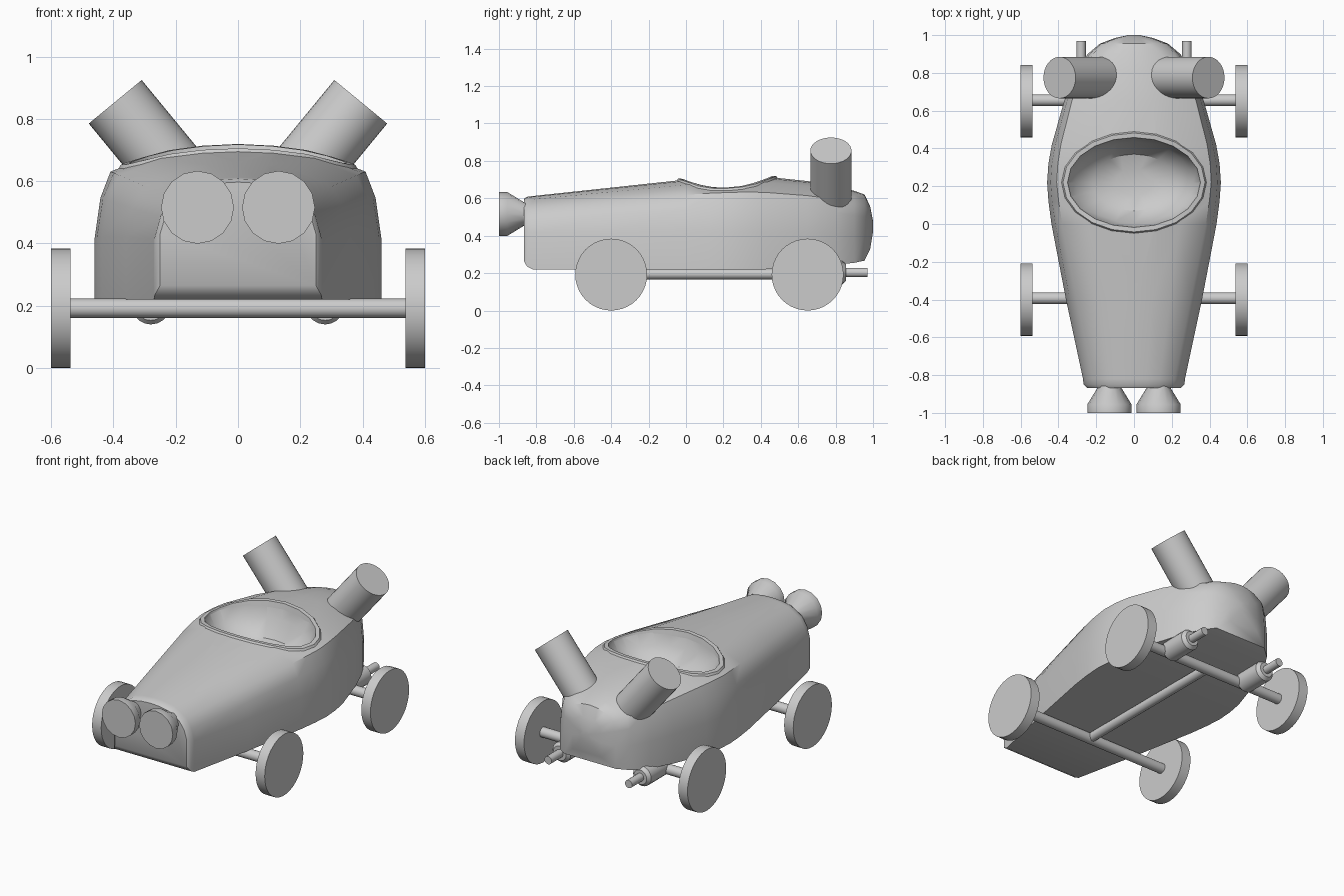
import bpy, bmesh, math
from mathutils import Vector
from mathutils.bvhtree import BVHTree

if "Cube" in bpy.data.objects:
    bpy.data.objects.remove(bpy.data.objects["Cube"])


def finish(name, bm, angle=35):
    bmesh.ops.recalc_face_normals(bm, faces=bm.faces)
    me = bpy.data.meshes.new(name)
    bm.to_mesh(me)
    bm.free()
    ob = bpy.data.objects.new(name, me)
    bpy.context.collection.objects.link(ob)
    smooth(ob, angle)
    return ob


def smooth(ob, angle):
    bpy.ops.object.select_all(action='DESELECT')
    bpy.context.view_layer.objects.active = ob
    ob.select_set(True)
    bpy.ops.object.shade_smooth_by_angle(angle=math.radians(angle))


def loft(rings, caps=True):
    """Skin a list of equal-length closed rings of points."""
    bm = bmesh.new()
    loops = [[bm.verts.new(p) for p in r] for r in rings]
    n = len(loops[0])
    for a, b in zip(loops, loops[1:]):
        for i in range(n):
            j = (i + 1) % n
            bm.faces.new((a[i], a[j], b[j], b[i]))
    if caps:
        bm.faces.new(loops[0])
        bm.faces.new(loops[-1])
    return bm


def turned(name, start, axis, profile, sides=32):
    """Round part: profile is (distance along axis, radius)."""
    start, axis = Vector(start), Vector(axis).normalized()
    q = axis.to_track_quat('Z', 'Y')
    rings = []
    for d, r in profile:
        rings.append([start + q @ Vector((r * math.cos(t), r * math.sin(t), d))
                      for t in (2 * math.pi * i / sides for i in range(sides))])
    return finish(name, loft(rings))


# Body: sections as (y, half width, bottom, top)
sections = [(-.867, .25, .265, .597), (-.85, .267, .235, .608), (-.82, .27, .22, .612),
            (-.4, .36, .22, .657), (0, .437, .22, .70), (.12, .453, .22, .71),
            (.22, .46, .22, .715), (.32, .453, .22, .718), (.42, .435, .22, .716),
            (.65, .37, .235, .692), (.8, .31, .245, .665), (.9, .245, .255, .64),
            (.955, .18, .267, .62), (.985, .10, .33, .555), (1.0, .03, .42, .48)]
boxy = [(1, 0), (1, .4), (.96, .66), (.89, .83), (.57, .94), (.28, .985)]
rounded = [(1, 0), (1, .5), (.93, .68), (.79, .83), (.5, .955), (.25, .99)]


def body_ring(y, w, lo, hi):
    s = min(1, max(0, (.22 - y) / 1.08))
    half = []
    for (a, b), (c, d) in zip(boxy, rounded):
        half.append((w * (a + (c - a) * s), y, lo + (hi - lo) * (b + (d - b) * s)))
    return half + [(0, y, hi)] + [(-x, yy, z) for x, yy, z in reversed(half)]


bm = loft([body_ring(*s) for s in sections])
tree = BVHTree.FromBMesh(bm)
body = finish("body", bm, 40)


# Cockpit: ellipses draped over the body, used for the cutter and the rim
def draped(a, b, lift=0, flat=None, n=20):
    pts = []
    for i in range(n):
        t = 2 * math.pi * i / n
        x, y = a * math.cos(t), .22 + b * math.sin(t)
        z = flat if flat else tree.ray_cast(Vector((x, y, 2)), Vector((0, 0, -1)))[0].z + lift
        pts.append((x, y, z))
    return pts


cutter = finish("cockpit_cutter", loft([
    draped(.352, .238, flat=.9), draped(.352, .238), draped(.312, .215, -.09),
    draped(.22, .15, flat=.52), draped(.1, .07, flat=.495)]))
cutter.hide_render = True
mod = body.modifiers.new("cockpit", 'BOOLEAN')
mod.operation = 'DIFFERENCE'
mod.object = cutter
mod.solver = 'EXACT'
bpy.context.view_layer.objects.active = body
bpy.ops.object.modifier_apply(modifier=mod.name)
bpy.data.objects.remove(cutter)
smooth(body, 40)

rim = [draped(.39, .275, -.008), draped(.376, .262, .01), draped(.352, .238, .006),
       draped(.343, .23, -.03), draped(.37, .25, -.03)]
finish("cockpit_rim", loft(rim + [rim[0]], caps=False), 30)

# Paired parts
for side, s in (("left", -1), ("right", 1)):
    turned("headlight_" + side, (s * .13, -1, .516), (0, 1, 0),
           [(0, .117), (.045, .117), (.135, .062), (.16, .062)], 16)
    turned("angled_stack_" + side, (s * .14, .775, .546), (s * .636, 0, .773),
           [(0, .11), (.4, .11)])
    turned("muffler_" + side, (s * .28, .65, .203), (0, 1, 0),
           [(0, .05), (.015, .063), (.185, .063), (.205, .045)], 20)
    turned("tailpipe_" + side, (s * .28, .84, .203), (0, 1, 0), [(0, .025), (.13, .025)], 16)
    for end, y in (("front", -.4), ("rear", .65)):
        turned(f"{end}_wheel_{side}", (s * .537, y, .192), (s, 0, 0),
               [(0, .192), (.063, .192)], 40)

# Axles and drive shaft
for end, y in (("front", -.393), ("rear", .655)):
    turned(end + "_axle", (-.55, y, .192), (1, 0, 0), [(0, .031), (1.1, .031)], 20)
turned("drive_shaft", (0, -.4, .195), (0, 1, 0), [(0, .028), (1.05, .028)], 16)
